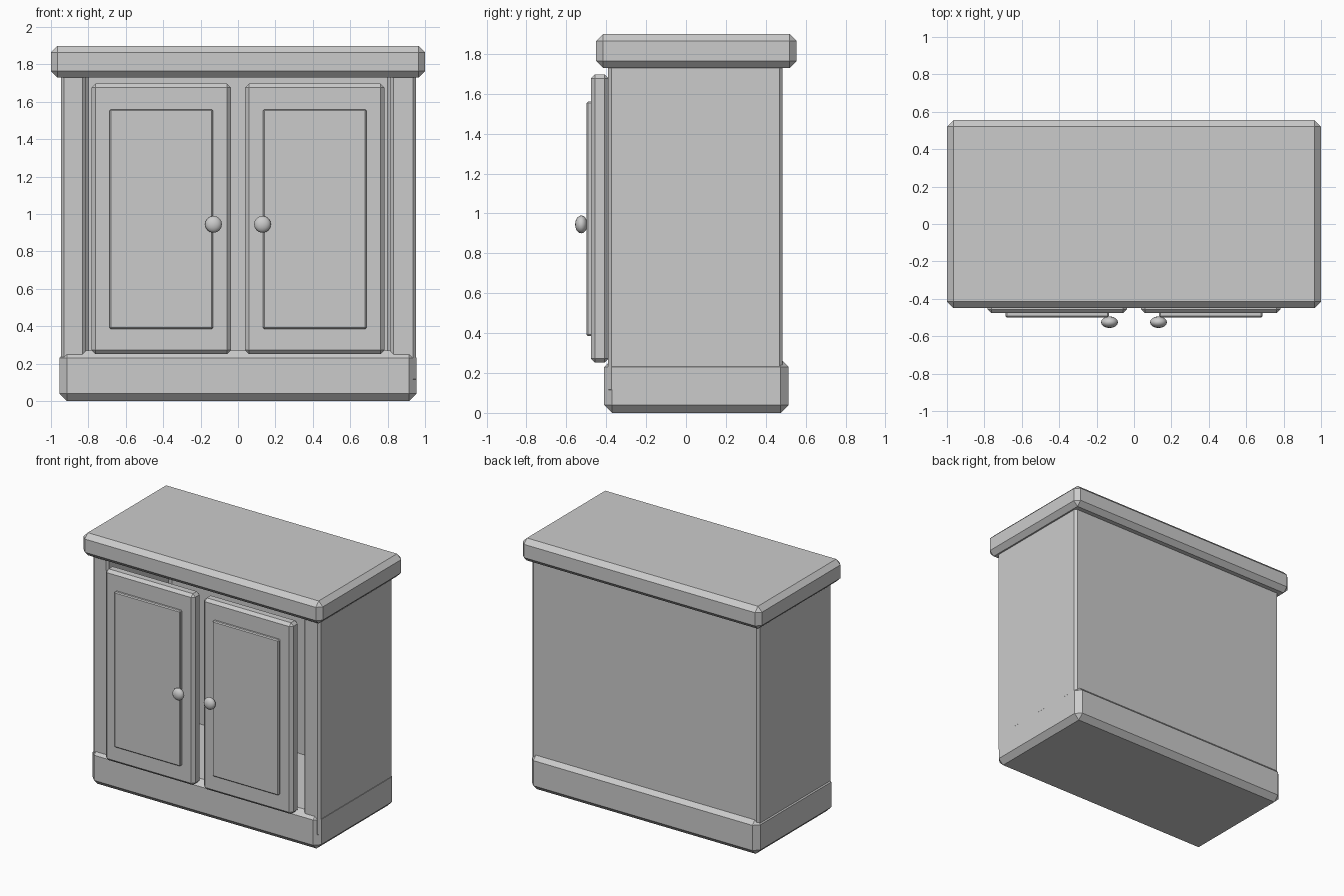
import bpy
import bmesh

cube = bpy.data.objects.get("Cube")
if cube:
    bpy.data.objects.remove(cube, do_unlink=True)

# Single plain grey
GREY = (0.6, 0.6, 0.6, 1.0)
mat = bpy.data.materials.new("plain_grey")
mat.use_nodes = True
mat.diffuse_color = GREY
mat.node_tree.nodes["Principled BSDF"].inputs["Base Color"].default_value = GREY


def prism(name, outline, z0, z1, chamfer):
    """Extrude an XY outline upwards and chamfer all its edges."""
    bm = bmesh.new()
    face = bm.faces.new([bm.verts.new((x, y, z0)) for x, y in outline])
    grown = bmesh.ops.extrude_face_region(bm, geom=[face])
    top = [v for v in grown["geom"] if isinstance(v, bmesh.types.BMVert)]
    bmesh.ops.translate(bm, verts=top, vec=(0, 0, z1 - z0))
    bmesh.ops.recalc_face_normals(bm, faces=bm.faces)
    mesh = bpy.data.meshes.new(name)
    bm.to_mesh(mesh)
    bm.free()
    mesh.materials.append(mat)
    obj = bpy.data.objects.new(name, mesh)
    bpy.context.collection.objects.link(obj)
    mod = obj.modifiers.new("chamfer", "BEVEL")
    mod.width = chamfer
    mod.segments = 1
    mod.limit_method = "ANGLE"
    return obj


def box(name, x, y, z, chamfer):
    outline = [(x[0], y[0]), (x[1], y[0]), (x[1], y[1]), (x[0], y[1])]
    return prism(name, outline, z[0], z[1], chamfer)


# Plinth and worktop
box("base", (-0.955, 0.955), (-0.41, 0.515), (0, 0.27), 0.04)
box("worktop", (-1, 1), (-0.45, 0.555), (1.73, 1.9), 0.035)

# Carcass: two sides and a back around an open front
left, right, inner = -0.947, 0.953, 0.815
front, back, recess = -0.39, 0.485, 0.35
prism("carcass", [(left, front), (-inner, front), (-inner, recess), (inner, recess),
                  (inner, front), (right, front), (right, back), (left, back)],
      0.1, 1.78, 0.017)

# Doors with raised panels and flattened round knobs
for side, s in (("left", 1), ("right", -1)):
    box(side + "_door", sorted((s * 0.037, s * 0.783)), (-0.477, -0.388), (0.252, 1.697), 0.021)
    box(side + "_door_panel", sorted((s * 0.134, s * 0.687)), (-0.499, -0.46), (0.386, 1.56), 0.007)
    bpy.ops.mesh.primitive_uv_sphere_add(segments=16, ring_count=8, radius=1,
                                         location=(s * 0.131, -0.525, 0.945))
    knob = bpy.context.object
    knob.name = side + "_knob"
    knob.scale = (0.045, 0.031, 0.045)
    knob.data.materials.append(mat)
    bpy.ops.object.shade_smooth()
